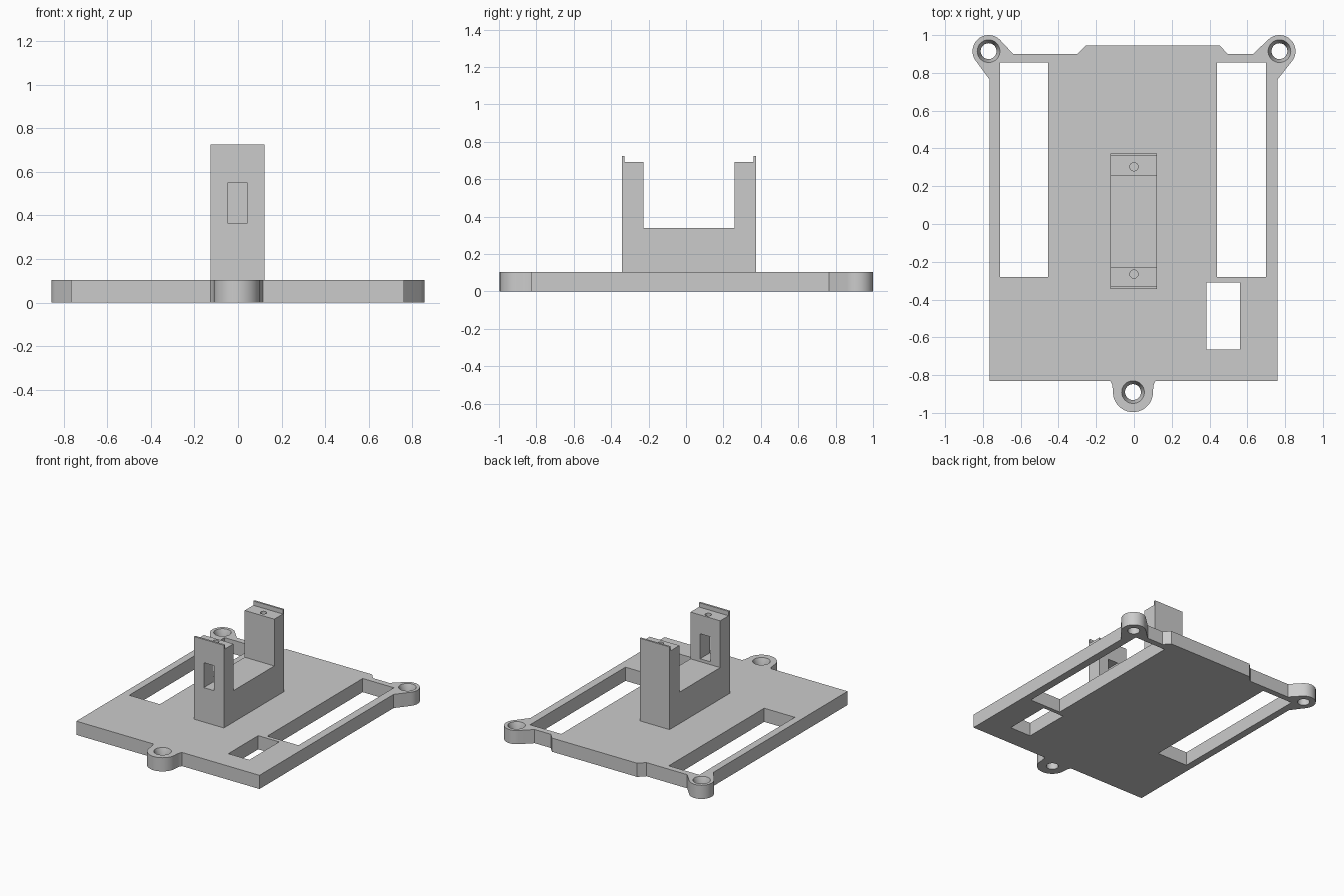
import bpy, bmesh, math
from mathutils import Vector

cube = bpy.data.objects.get("Cube")
if cube:
    bpy.data.objects.remove(cube, do_unlink=True)

grey = bpy.data.materials.new("plain grey")
grey.use_nodes = True
grey.diffuse_color = (0.6, 0.6, 0.6, 1)
grey.node_tree.nodes["Principled BSDF"].inputs["Base Color"].default_value = (0.6, 0.6, 0.6, 1)


def finish(name, bm):
    bmesh.ops.recalc_face_normals(bm, faces=bm.faces)
    mesh = bpy.data.meshes.new(name)
    bm.to_mesh(mesh)
    bm.free()
    mesh.materials.append(grey)
    obj = bpy.data.objects.new(name, mesh)
    bpy.context.collection.objects.link(obj)
    return obj


def extrude(name, points, direction):
    """Solid made by sweeping a closed outline along a direction."""
    bm = bmesh.new()
    face = bm.faces.new([bm.verts.new(p) for p in points])
    new = bmesh.ops.extrude_face_region(bm, geom=[face])["geom"]
    bmesh.ops.translate(bm, vec=Vector(direction),
                        verts=[v for v in new if isinstance(v, bmesh.types.BMVert)])
    return finish(name, bm)


def box(name, x0, x1, y0, y1, z0, z1):
    return extrude(name, [(x0, y0, z0), (x1, y0, z0), (x1, y1, z0), (x0, y1, z0)], (0, 0, z1 - z0))


def stepped_round(name, x, y, rings, segments=40):
    """Round solid through (radius, height) rings, for drilled holes."""
    bm = bmesh.new()
    loops = []
    for r, z in rings:
        loops.append([bm.verts.new((x + r * math.cos(math.tau * i / segments),
                                    y + r * math.sin(math.tau * i / segments), z))
                      for i in range(segments)])
    for a, b in zip(loops, loops[1:]):
        for i in range(segments):
            j = (i + 1) % segments
            bm.faces.new((a[i], a[j], b[j], b[i]))
    bm.faces.new(loops[0])
    bm.faces.new(loops[-1])
    return finish(name, bm)


def cut(target, cutters):
    for c in cutters:
        c.hide_render = True
        mod = target.modifiers.new(c.name, 'BOOLEAN')
        mod.operation = 'DIFFERENCE'
        mod.solver = 'EXACT'
        mod.object = c
    bpy.context.view_layer.update()
    graph = bpy.context.evaluated_depsgraph_get()
    mesh = bpy.data.meshes.new_from_object(target.evaluated_get(graph))
    target.modifiers.clear()
    target.data = mesh
    for c in cutters:
        bpy.data.objects.remove(c, do_unlink=True)


def smooth(obj):
    bpy.ops.object.select_all(action='DESELECT')
    obj.select_set(True)
    bpy.context.view_layer.objects.active = obj
    bpy.ops.object.shade_smooth_by_angle(angle=math.radians(25))


def arc(x, y, r, start, end, steps=22):
    angles = [math.radians(start + (end - start) * i / steps) for i in range(steps + 1)]
    return [(x + r * math.cos(a), y + r * math.sin(a)) for a in angles]


# Base plate outline with three rounded screw lugs
T = 0.103
LUG_X, LUG_Y, FRONT_Y = 0.77, 0.915, -0.89
outline = [(-0.765, -0.83), (-0.125, -0.83), (-0.115, -0.85)]
outline += arc(-0.005, FRONT_Y, 0.106, 176, 364)
outline += [(0.105, -0.85), (0.115, -0.83), (0.76, -0.83), (0.76, 0.765)]
outline += arc(LUG_X, LUG_Y, 0.085, -38, 135)
outline += [(0.63, 0.9), (0.495, 0.9), (0.455, 0.945), (-0.255, 0.945), (-0.3, 0.9), (-0.64, 0.9)]
outline += arc(-LUG_X, LUG_Y, 0.085, 45, 218)
outline += [(-0.765, 0.765)]
plate = extrude("base_plate", [(x, y, 0) for x, y in outline], (0, 0, T))

# Slots, small window and countersunk screw holes in the plate
cutters = [box("left_slot", 0.44, 0.70, -0.28, 0.855, -0.1, 0.2),
           box("right_slot", -0.71, -0.455, -0.28, 0.855, -0.1, 0.2),
           box("cable_window", 0.385, 0.56, -0.665, -0.31, -0.1, 0.2)]
for x, y in ((-LUG_X, LUG_Y), (LUG_X, LUG_Y), (-0.005, FRONT_Y)):
    cutters.append(stepped_round("screw_hole", x, y,
                                 [(0.042, -0.05), (0.042, 0.05), (0.06, T), (0.06, 0.2)]))
cut(plate, cutters)
smooth(plate)

# U-shaped bracket with a thin lip on top of each post
X0, X1, FRONT, BACK = -0.125, 0.122, -0.343, 0.374
profile = [(FRONT, T), (BACK, T), (BACK, 0.725), (0.36, 0.725), (0.36, 0.692), (0.258, 0.692),
           (0.258, 0.34), (-0.228, 0.34), (-0.228, 0.692), (-0.328, 0.692), (-0.328, 0.725), (FRONT, 0.725)]
bracket = extrude("bracket", [(X0, y, z) for y, z in profile], (X1 - X0, 0, 0))

# Window through the front post and a pilot hole in each post top
cutters = [box("post_window", -0.045, 0.042, -0.45, -0.15, 0.362, 0.55)]
for y in (-0.265, 0.303):
    cutters.append(stepped_round("pilot_hole", 0, y, [(0.022, 0.58), (0.022, 0.8)], 24))
cut(bracket, cutters)
smooth(bracket)
